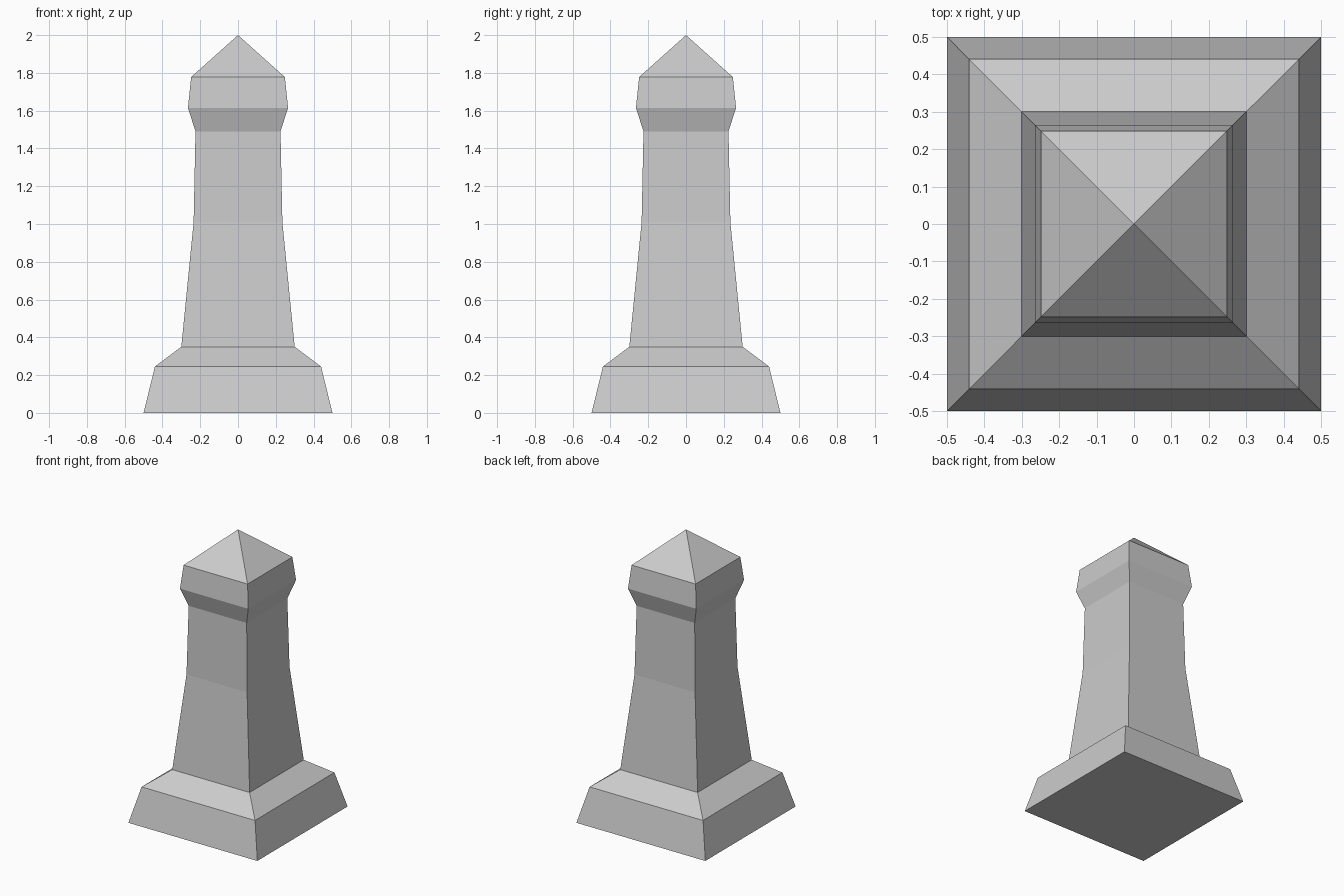
import bpy, bmesh

if "Cube" in bpy.data.objects:
    bpy.data.objects.remove(bpy.data.objects["Cube"])

# Half-width and height of each square ring, from the ground up
PROFILE = [
    (0.50, 0.00), (0.44, 0.245),    # plinth
    (0.30, 0.35),                   # sloped plinth top
    (0.235, 1.01), (0.225, 1.49),   # tapering shaft
    (0.265, 1.615), (0.248, 1.778), # flared head
]
APEX_HEIGHT = 2.0


def square_ring(bm, half, z):
    corners = ((-1, -1), (1, -1), (1, 1), (-1, 1))
    return [bm.verts.new((half * x, half * y, z)) for x, y in corners]


bm = bmesh.new()
rings = [square_ring(bm, half, z) for half, z in PROFILE]
apex = bm.verts.new((0, 0, APEX_HEIGHT))

# Underside
bm.faces.new(rings[0][::-1])

# Four walls between neighbouring rings, and the pyramid cap
for i in range(4):
    j = (i + 1) % 4
    for low, high in zip(rings, rings[1:]):
        bm.faces.new((low[i], low[j], high[j], high[i]))
    bm.faces.new((rings[-1][i], rings[-1][j], apex))

mesh = bpy.data.meshes.new("stone_post")
bm.to_mesh(mesh)
bm.free()
post = bpy.data.objects.new("stone_post", mesh)
bpy.context.collection.objects.link(post)
